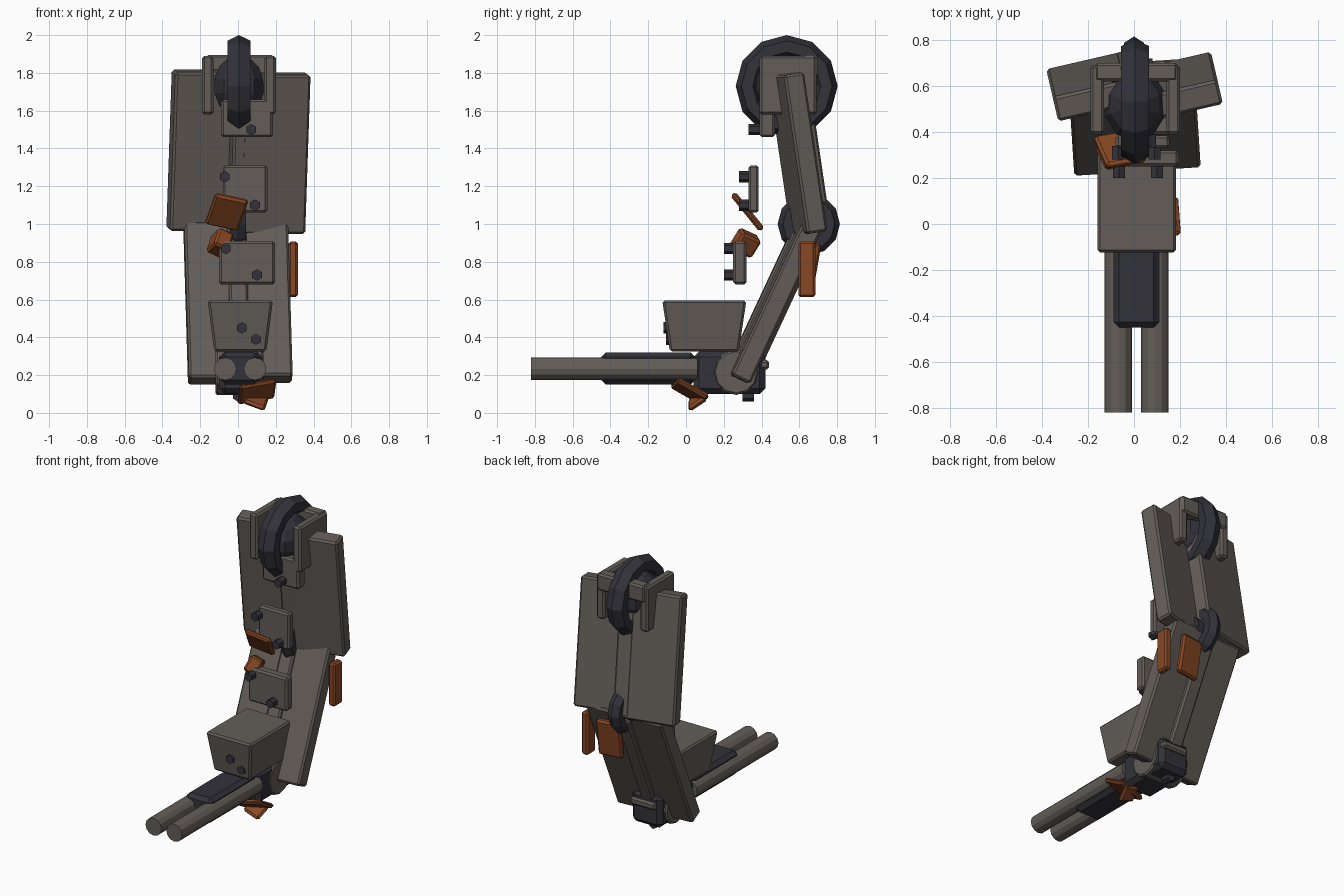
import bpy, bmesh
from math import radians, pi
from mathutils import Matrix, Euler

if "Cube" in bpy.data.objects:
    bpy.data.objects.remove(bpy.data.objects["Cube"])


def material(name, rgb):
    m = bpy.data.materials.new(name)
    m.diffuse_color = (*rgb, 1)
    m.use_nodes = True
    m.node_tree.nodes["Principled BSDF"].inputs["Base Color"].default_value = m.diffuse_color
    return m


STEEL = material("steel", (0.125, 0.11, 0.097))
DARK = material("dark_metal", (0.032, 0.032, 0.042))
RUST = material("rust_orange", (0.25, 0.065, 0.018))


def finish(name, bm, loc, rot, mat, bevel=0.0):
    me = bpy.data.meshes.new(name)
    bmesh.ops.recalc_face_normals(bm, faces=bm.faces)
    bm.to_mesh(me)
    bm.free()
    ob = bpy.data.objects.new(name, me)
    bpy.context.collection.objects.link(ob)
    ob.location = loc
    ob.rotation_euler = [radians(a) for a in rot]
    me.materials.append(mat)
    if bevel:
        b = ob.modifiers.new("chamfer", "BEVEL")
        b.width, b.segments, b.limit_method = bevel, 1, "ANGLE"
    return ob


def box(name, loc, size, rot=(0, 0, 0), mat=STEEL, bevel=0.012, taper=(1, 1)):
    bm = bmesh.new()
    bmesh.ops.create_cube(bm, size=1)
    for v in bm.verts:
        if v.co.z < 0:  # taper narrows the bottom
            v.co.x *= taper[0]
            v.co.y *= taper[1]
        v.co = [c * s for c, s in zip(v.co, size)]
    return finish(name, bm, loc, rot, mat, bevel)


def span(name, x, y, z, **kw):
    r = (x, y, z)
    return box(name, [(a + b) / 2 for a, b in r], [b - a for a, b in r], **kw)


def cyl(name, loc, r, depth, axis="Y", sides=12, mat=STEEL, bevel=0.0):
    bm = bmesh.new()
    bmesh.ops.create_cone(bm, cap_ends=True, segments=sides, radius1=r, radius2=r, depth=depth)
    e = Euler((pi / 2, 0, 0)) if axis == "Y" else Euler((0, pi / 2, 0))
    bm.transform(e.to_matrix().to_4x4())
    return finish(name, bm, loc, (0, 0, 0), mat, bevel)


def ring(name, loc, major, minor, segs=12, sides=6, half_width=0.06):
    # faceted ring whose axis is x, made by spinning its cross-section
    from math import cos, sin
    bm = bmesh.new()
    rows = []
    for i in range(segs):
        a = 2 * pi * i / segs
        row = []
        for j in range(sides):
            b = 2 * pi * j / sides
            r = major + minor * cos(b)
            row.append(bm.verts.new((half_width * sin(b), r * cos(a), r * sin(a))))
        rows.append(row)
    for i in range(segs):
        p, q = rows[i], rows[(i + 1) % segs]
        for j in range(sides):
            k = (j + 1) % sides
            bm.faces.new((p[j], p[k], q[k], q[j]))
    return finish(name, bm, loc, (0, 0, 0), DARK)


def bolt(x, y, z):
    cyl("bolt", (x, y, z), 0.03, 0.06, sides=6, mat=DARK)


# shoulder wheel, hub and the U-shaped bracket around it
ring("shoulder_ring", (0.005, 0.533, 1.73), 0.21, 0.06, half_width=0.07)
bm = bmesh.new()
bmesh.ops.create_uvsphere(bm, u_segments=10, v_segments=7, radius=0.165)
bm.transform(Matrix.Diagonal((0.85, 1, 1, 1)))
finish("shoulder_hub", bm, (0.005, 0.52, 1.73), (0, 0, 0), DARK)
for side, x in (("left", -0.16), ("right", 0.17)):
    box(f"{side}_bracket_cheek", (x, 0.54, 1.735), (0.06, 0.30, 0.31))
span("bracket_bridge", (-0.17, 0.19), (0.62, 0.70), (1.78, 1.895))

# upper arm: two leaning armour slabs and a spine
up = (8.6, 0, 13)
box("upper_left_slab", (-0.18, 0.60, 1.39), (0.36, 0.11, 0.85), up)
box("upper_right_slab", (0.185, 0.595, 1.375), (0.36, 0.11, 0.85), up)
box("upper_spine", (0.005, 0.60, 1.38), (0.11, 0.20, 0.82), up)

# elbow
ring("elbow_ring", (0.0, 0.65, 1.0), 0.11, 0.055, half_width=0.05)
cyl("elbow_pin", (0.0, 0.65, 1.0), 0.07, 0.16, axis="X", mat=DARK)

# lower arm
low = (-25, 0, 3.7)
box("lower_left_slab", (-0.14, 0.455, 0.58), (0.27, 0.11, 0.91), low)
box("lower_right_slab", (0.14, 0.475, 0.59), (0.27, 0.11, 0.91), low)
box("lower_spine", (0.0, 0.465, 0.58), (0.10, 0.16, 0.88), low)

# front armour plates with bolts
span("front_plate_top", (-0.09, 0.185), (0.39, 0.47), (1.46, 1.66))
span("front_plate_middle", (-0.08, 0.155), (0.33, 0.385), (1.06, 1.31))
span("front_plate_low", (-0.10, 0.195), (0.25, 0.32), (0.68, 0.91))
for p in ((0.07, 0.36, 1.50), (-0.07, 0.31, 1.25), (0.09, 0.31, 1.10),
          (-0.065, 0.23, 0.87), (0.10, 0.23, 0.73),
          (0.02, -0.09, 0.45), (0.095, -0.075, 0.39), (0.0, 0.33, 0.09)):
    bolt(*p)

# ammunition hopper
box("hopper", (0.012, 0.097, 0.46), (0.345, 0.445, 0.27), taper=(0.80, 0.82))

# twin gun with receiver and wrist
for side, x in (("left", -0.068), ("right", 0.09)):
    cyl(f"{side}_barrel", (x, -0.38, 0.233), 0.06, 0.88)
span("receiver", (-0.09, 0.11), (-0.45, 0.05), (0.15, 0.32), mat=DARK, bevel=0.025)
span("wrist_block", (-0.10, 0.13), (0.04, 0.42), (0.10, 0.325), mat=DARK, bevel=0.03)
cyl("wrist_pivot", (0.008, 0.265, 0.215), 0.12, 0.255, axis="X", bevel=0.01)
span("wrist_rear_bar", (-0.07, 0.12), (0.36, 0.44), (0.23, 0.28))

# rust-orange scrap plates
box("scrap_front_upper", (-0.06, 0.325, 1.065), (0.18, 0.035, 0.21), (40, 12, 10), RUST)
box("scrap_front_lower", (-0.095, 0.315, 0.90), (0.09, 0.12, 0.11), (-25, 25, 15), RUST)
box("scrap_rear_side", (0.292, 0.64, 0.76), (0.05, 0.09, 0.295), mat=RUST)
box("scrap_rear", (0.11, 0.665, 0.77), (0.17, 0.04, 0.26), (-10, 0, 8), RUST)
box("scrap_base_upper", (0.10, 0.02, 0.115), (0.20, 0.19, 0.03), (-30, -10, 10), RUST)
box("scrap_base_lower", (0.095, 0.06, 0.065), (0.12, 0.11, 0.03), (35, 20, 0), RUST)
